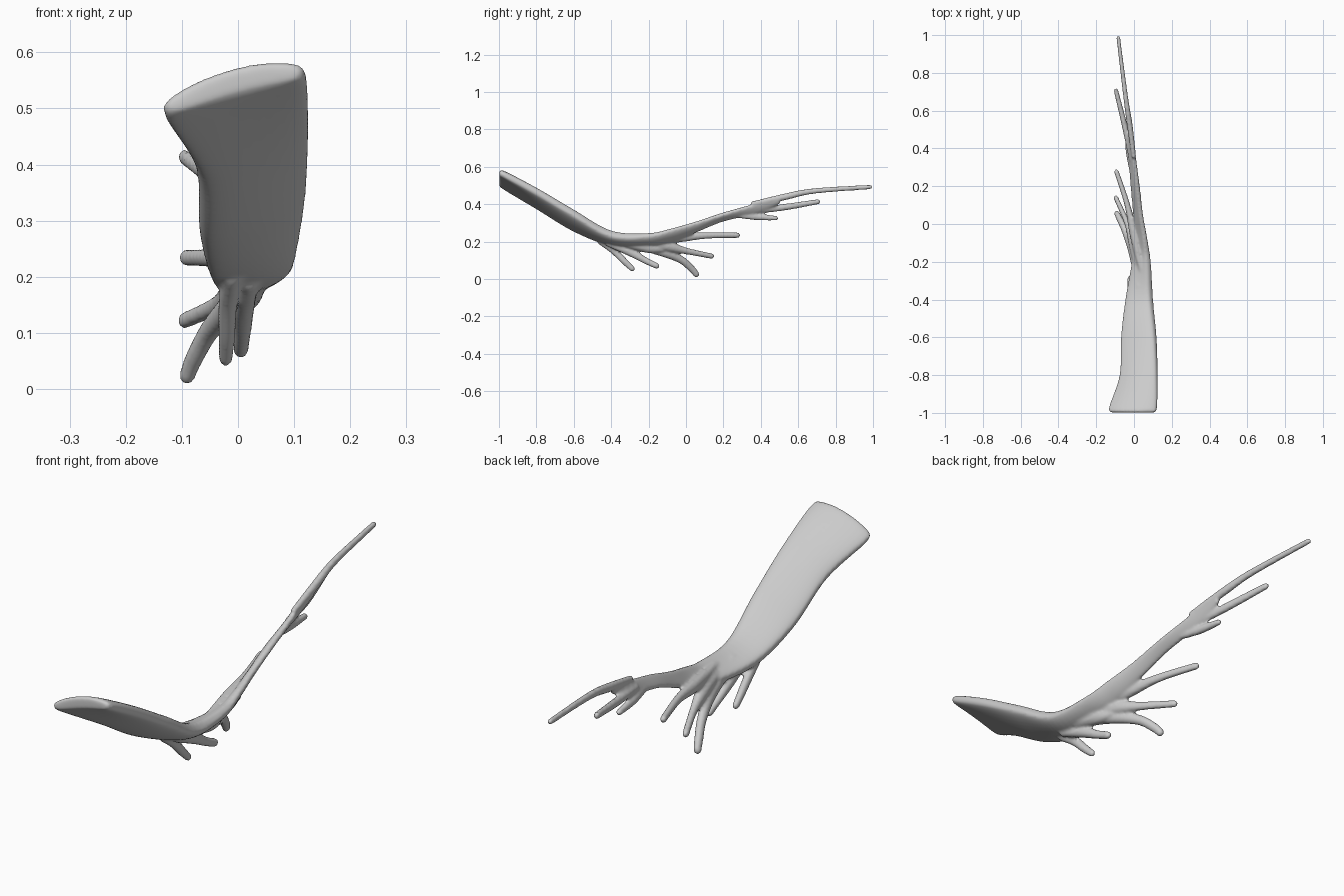
import bpy, bmesh, math
from mathutils import Vector

if "Cube" in bpy.data.objects:
    bpy.data.objects.remove(bpy.data.objects["Cube"])

bm = bmesh.new()


def smooth_path(rows, steps):
    # Catmull-Rom interpolation through rows of numbers
    out = []
    n = len(rows)
    for i in range(n - 1):
        a, b, c, d = (rows[max(0, min(n - 1, i + k))] for k in (-1, 0, 1, 2))
        for s in range(steps):
            t = s / steps
            out.append([0.5 * (2 * q + (r - p) * t + (2 * p - 5 * q + 4 * r - u) * t * t
                               + (3 * q - p - 3 * r + u) * t ** 3)
                        for p, q, r, u in zip(a, b, c, d)])
    out.append(list(rows[-1]))
    return out


def loft(rings):
    loops = [[bm.verts.new(p) for p in ring] for ring in rings]
    n = len(loops[0])
    for a, b in zip(loops, loops[1:]):
        for i in range(n):
            j = (i + 1) % n
            bm.faces.new((a[i], a[j], b[j], b[i]))
    bm.faces.new(loops[0][::-1])
    bm.faces.new(loops[-1])


def sheet_ring(row, sides=28):
    # rounded flat section bent through right, middle and left points
    y, xr, zr, xm, zm, xl, zl, h = row
    R, M, L = Vector((xr, zr)), Vector((xm, zm)), Vector((xl, zl))
    ring = []
    for k in range(sides):
        ang = 2 * math.pi * k / sides
        u, v = math.cos(ang), math.sin(ang)
        p = R * (u * (u + 1) / 2) + M * (1 - u * u) + L * (u * (u - 1) / 2)
        tan = R * (u + 0.5) - M * (2 * u) + L * (u - 0.5)
        nrm = Vector((-tan.y, tan.x)).normalized()
        off = math.copysign(abs(v) ** 0.6, v) * h
        p = p + nrm * off
        ring.append((p.x, y, p.y))
    return ring


def finger(points, sides=12):
    # tapered tube with rounded tip; points are (x, y, z, radius)
    path = smooth_path(points, 8)
    rings = []
    for i, (x, y, z, r) in enumerate(path):
        a, b = path[max(0, i - 1)], path[min(len(path) - 1, i + 1)]
        t = (Vector(b[:3]) - Vector(a[:3])).normalized()
        side = t.cross(Vector((1, 0, 0))).normalized()
        up = side.cross(t)
        rings.append((Vector((x, y, z)), t, side, up, r))
    c, t, s, u, r = rings[-1]
    rings += [(c + t * r * math.sin(q), t, s, u, r * math.cos(q)) for q in (0.5, 1.0, 1.35)]
    loft([[c + (s * math.cos(2 * math.pi * k / sides) + u * 0.85 * math.sin(2 * math.pi * k / sides)) * r
           for k in range(sides)] for c, t, s, u, r in rings])


# broad sheet: y, right xz, middle xz, left xz, half thickness
sheet = [
    (-0.998, .105, .560, .00, .548, -.115, .500, .014),
    (-0.97, .122, .555, .00, .535, -.130, .485, .030),
    (-0.80, .124, .470, .02, .432, -.072, .388, .036),
    (-0.60, .115, .355, .03, .312, -.066, .270, .037),
    (-0.40, .094, .245, .04, .218, -.045, .195, .031),
    (-0.20, .080, .240, .045, .208, -.010, .180, .024),
    (-0.08, .062, .268, .04, .235, .000, .200, .018),
    (0.05, .040, .305, .025, .280, -.002, .250, .015),
    (0.20, .026, .352, .010, .335, -.015, .310, .014),
    (0.38, .000, .405, -.012, .380, -.026, .350, .013),
    (0.50, -.012, .436, -.017, .420, -.024, .402, .010),
]
loft([sheet_ring(r) for r in smooth_path(sheet, 8)])

# finger-like slips fanning off the sheet
slips = [
    [(0, .35, .40, .014), (-.022, .52, .437, .018), (-.045, .68, .470, .015), (-.083, .985, .492, .012)],
    [(-.015, .34, .365, .014), (-.045, .50, .380, .018), (-.095, .705, .413, .014)],
    [(-.012, .28, .340, .014), (-.028, .38, .332, .018), (-.038, .48, .325, .013)],
    [(.04, -.25, .215, .018), (.000, -.06, .220, .026), (-.035, .10, .232, .018), (-.092, .275, .234, .015)],
    [(.03, -.28, .200, .02), (.000, -.12, .180, .030), (-.035, .00, .150, .018), (-.095, .137, .122, .015)],
    [(.02, -.30, .190, .02), (-.010, -.14, .150, .026), (-.050, -.03, .105, .021), (-.078, .03, .055, .019),
     (-.090, .055, .025, .017)],
    [(.02, -.42, .195, .02), (.010, -.30, .145, .023), (.008, -.22, .100, .018), (.005, -.157, .070, .016)],
    [(-.01, -.46, .205, .02), (-.018, -.39, .155, .020), (-.020, -.33, .095, .018), (-.022, -.288, .055, .015)],
]
for s in slips:
    finger(s)

# webbing where the lower slips merge
finger([(.03, -.34, .205, .03), (.015, -.2, .170, .032), (.005, -.13, .160, .018)])

bmesh.ops.recalc_face_normals(bm, faces=bm.faces)
mesh = bpy.data.meshes.new("fan_muscle")
bm.to_mesh(mesh)
bm.free()
muscle = bpy.data.objects.new("fan_muscle", mesh)
bpy.context.collection.objects.link(muscle)

# fuse the parts into one soft skin
rem = muscle.modifiers.new("fuse", 'REMESH')
rem.mode = 'VOXEL'
rem.voxel_size = 0.006
rem.use_smooth_shade = True
sm = muscle.modifiers.new("soften", 'SMOOTH')
sm.factor = 0.5
sm.iterations = 4
